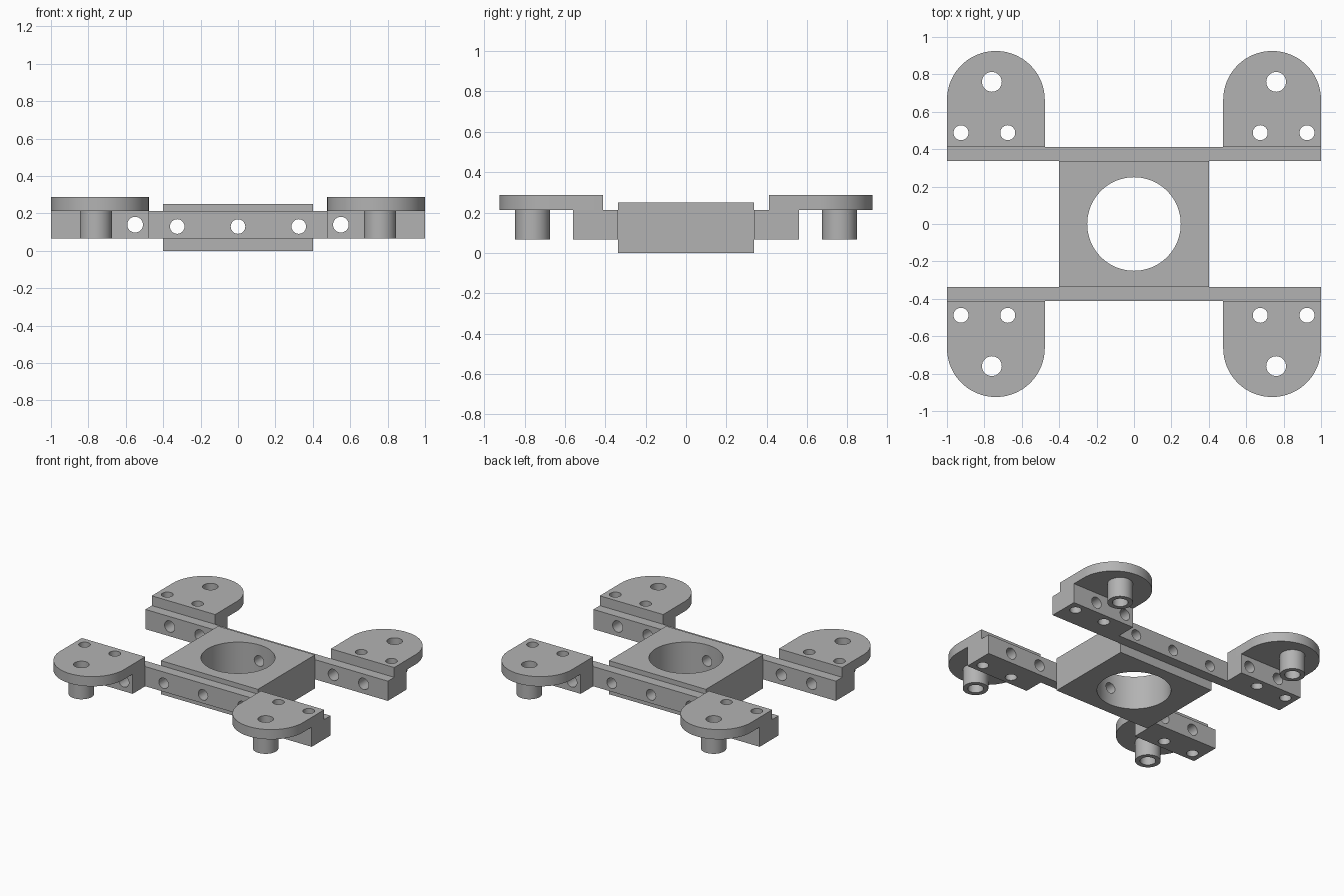
import bpy
import bmesh
import math
from mathutils import Matrix, Vector

cube = bpy.data.objects.get("Cube")
if cube:
    bpy.data.objects.remove(cube, do_unlink=True)

# Single plain grey
GREY = (0.45, 0.45, 0.45, 1)
grey = bpy.data.materials.new("plain_grey")
grey.use_nodes = True
grey.diffuse_color = GREY
grey.node_tree.nodes["Principled BSDF"].inputs["Base Color"].default_value = GREY

# Shared heights
RAIL_LOW, RAIL_TOP, PLATE_TOP = 0.067, 0.214, 0.287
BLOCK_TOP = 0.25
RAIL_IN, RAIL_OUT = 0.337, 0.412
FOOT_IN = 0.477


def finish(name, bm):
    mesh = bpy.data.meshes.new(name)
    bmesh.ops.recalc_face_normals(bm, faces=bm.faces)
    bm.to_mesh(mesh)
    bm.free()
    mesh.materials.append(grey)
    obj = bpy.data.objects.new(name, mesh)
    bpy.context.collection.objects.link(obj)
    return obj


def box(name, low, high):
    bm = bmesh.new()
    low, high = Vector(low), Vector(high)
    place = Matrix.Translation((low + high) / 2) @ Matrix.Diagonal((*(high - low), 1))
    bmesh.ops.create_cube(bm, size=1, matrix=place)
    return finish(name, bm)


def cylinder(name, center, radius, length, along_y=False, sides=48):
    bm = bmesh.new()
    turn = Matrix.Rotation(math.pi / 2 if along_y else 0, 4, "X")
    bmesh.ops.create_cone(bm, cap_ends=True, segments=sides, radius1=radius, radius2=radius,
                          depth=length, matrix=Matrix.Translation(center) @ turn)
    return finish(name, bm)


def select(obj):
    bpy.ops.object.select_all(action="DESELECT")
    obj.select_set(True)
    bpy.context.view_layer.objects.active = obj


def drill(obj, center, radius, along_y=False, sides=32):
    """Cut a round hole right through a part."""
    cutter = cylinder("cutter", center, radius, 3, along_y, sides)
    cutter.hide_render = True
    cut = obj.modifiers.new("hole", "BOOLEAN")
    cut.operation, cut.solver, cut.object = "DIFFERENCE", "EXACT", cutter
    select(obj)
    bpy.ops.object.modifier_apply(modifier=cut.name)
    bpy.data.objects.remove(cutter, do_unlink=True)


def smooth_and_mirror(obj, x=False, y=False):
    select(obj)
    bpy.ops.object.shade_smooth_by_angle(angle=math.radians(30))
    if x or y:
        mirror = obj.modifiers.new("mirror", "MIRROR")
        mirror.use_axis = (x, y, False)
        mirror.use_mirror_merge = False


# Centre block with its large bore and cross holes
block = box("centre_block", (-0.4, -RAIL_IN, 0), (0.4, RAIL_IN, BLOCK_TOP))
drill(block, (0, 0, 0.1), 0.25, sides=96)
for x in (-0.325, 0, 0.325):
    drill(block, (x, 0, 0.13), 0.039, along_y=True)
smooth_and_mirror(block)

# Long rails along both sides of the block
rail = box("side_rail", (-1, RAIL_IN, RAIL_LOW), (1, RAIL_OUT, RAIL_TOP))
for x in (0, 0.325, 0.55, 0.8):
    for side in ((1, -1) if x else (1,)):
        drill(rail, (x * side, 0, 0.14 if x > 0.5 else 0.13), 0.042 if x > 0.5 else 0.039, True)
smooth_and_mirror(rail, y=True)

# Clamp block beneath each foot plate
clamp = box("foot_clamp", (FOOT_IN, RAIL_OUT, RAIL_LOW), (1, 0.56, RAIL_TOP))
for x in (0.55, 0.8):
    drill(clamp, (x, 0, 0.14), 0.042, along_y=True)

# Foot plate with a rounded outer end
bm = bmesh.new()
radius = (1 - FOOT_IN) / 2
middle = 1 - radius
outline = [(FOOT_IN, RAIL_OUT), (1, RAIL_OUT)]
for i in range(41):
    a = math.pi * i / 40
    outline.append((middle + radius * math.cos(a), 0.925 - radius + radius * math.sin(a)))
face = bm.faces.new([bm.verts.new((x, y, RAIL_TOP)) for x, y in outline])
up = bmesh.ops.extrude_face_region(bm, geom=[face])["geom"]
bmesh.ops.translate(bm, vec=(0, 0, PLATE_TOP - RAIL_TOP),
                    verts=[v for v in up if isinstance(v, bmesh.types.BMVert)])
plate = finish("foot_plate", bm)

# Screw holes through plate and clamp
for part in (clamp, plate):
    for x in (0.675, 0.925):
        drill(part, (x, 0.488, 0.2), 0.04)

# Hollow standoff under each foot plate
standoff = cylinder("standoff", (0.76, 0.76, (RAIL_LOW + RAIL_TOP) / 2), 0.086, RAIL_TOP - RAIL_LOW)
for part in (standoff, plate):
    drill(part, (0.76, 0.76, 0.2), 0.053)

for part in (clamp, plate, standoff):
    smooth_and_mirror(part, x=True, y=True)
